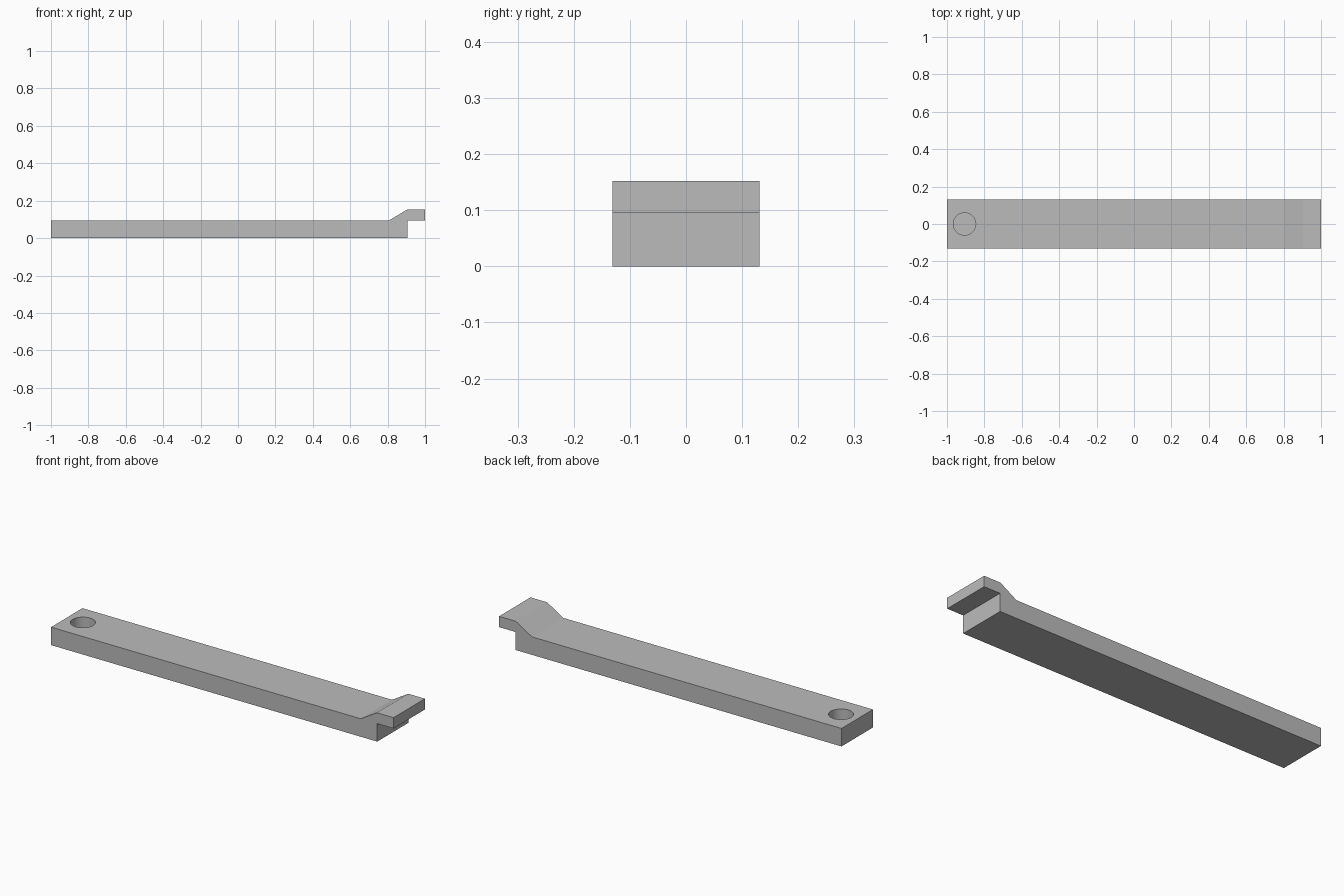
import bpy
import bmesh

cube = bpy.data.objects.get("Cube")
if cube:
    bpy.data.objects.remove(cube, do_unlink=True)

HALF_WIDTH = 0.131
BAR_TOP = 0.095
HOLE_X, HOLE_RADIUS, HOLE_FLOOR = -0.906, 0.06, 0.015

grey = bpy.data.materials.new("plain grey")
grey.use_nodes = True
colour = (0.5, 0.5, 0.5, 1)
grey.diffuse_color = colour
grey.node_tree.nodes["Principled BSDF"].inputs["Base Color"].default_value = colour


def add_object(name, bm):
    bmesh.ops.recalc_face_normals(bm, faces=bm.faces)
    mesh = bpy.data.meshes.new(name)
    bm.to_mesh(mesh)
    bm.free()
    mesh.materials.append(grey)
    obj = bpy.data.objects.new(name, mesh)
    bpy.context.collection.objects.link(obj)
    return obj


# Bar with a ramp up to an overhanging lip: side profile swept across the width
profile = [(-1, 0), (0.905, 0), (0.905, BAR_TOP), (1, BAR_TOP),
           (1, 0.152), (0.903, 0.152), (0.808, BAR_TOP), (-1, BAR_TOP)]
bm = bmesh.new()
side = bm.faces.new([bm.verts.new((x, -HALF_WIDTH, z)) for x, z in profile])
swept = bmesh.ops.extrude_face_region(bm, geom=[side], use_keep_orig=True)
moved = [v for v in swept["geom"] if isinstance(v, bmesh.types.BMVert)]
bmesh.ops.translate(bm, verts=moved, vec=(0, 2 * HALF_WIDTH, 0))
bar = add_object("lipped_bar", bm)

# Cutter for the blind round hole
bm = bmesh.new()
bmesh.ops.create_cone(bm, cap_ends=True, segments=48, radius1=HOLE_RADIUS,
                      radius2=HOLE_RADIUS, depth=0.2)
bmesh.ops.translate(bm, verts=bm.verts, vec=(HOLE_X, 0, HOLE_FLOOR + 0.1))
cutter = add_object("hole_cutter", bm)
cutter.hide_render = True
cutter.hide_viewport = True

cut = bar.modifiers.new("round_hole", "BOOLEAN")
cut.operation = "DIFFERENCE"
cut.solver = "EXACT"
cut.object = cutter

# Bake the cut, drop the cutter, and smooth only the hole wall
bpy.context.view_layer.objects.active = bar
bar.select_set(True)
bpy.ops.object.modifier_apply(modifier=cut.name)
bpy.data.objects.remove(cutter, do_unlink=True)
bpy.ops.object.shade_smooth_by_angle()
